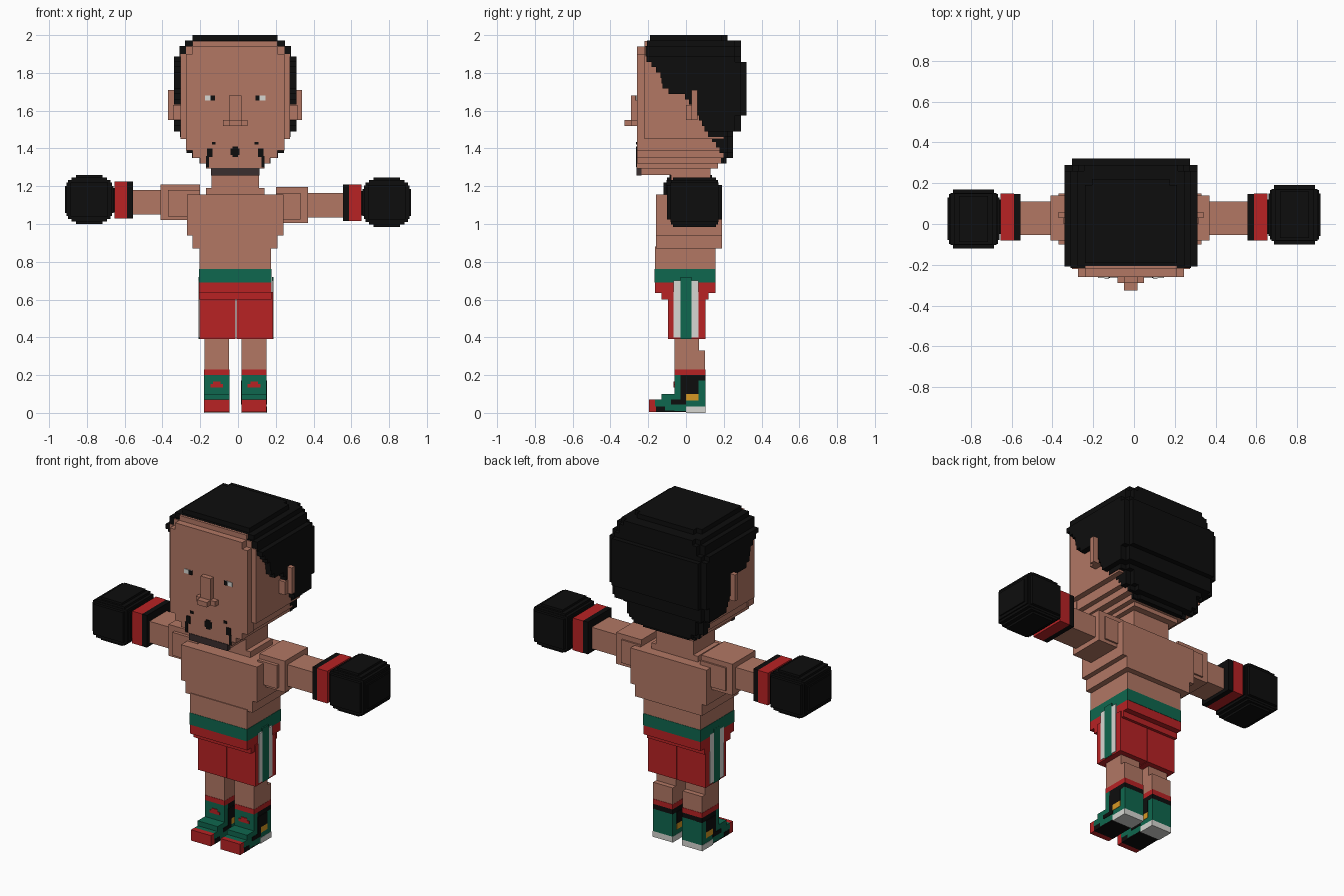
import bpy, bmesh


def lin(c):
    c /= 255
    return c / 12.92 if c <= 0.04045 else ((c + 0.055) / 1.055) ** 2.4


def colour(name, r, g, b):
    m = bpy.data.materials.new(name)
    m.diffuse_color = (lin(r), lin(g), lin(b), 1)
    return m


SKIN = colour("skin", 178, 119, 100)
BLACK = colour("black", 13, 13, 13)
RED = colour("red", 184, 34, 36)
GREEN = colour("green", 15, 103, 78)
WHITE = colour("white", 215, 215, 210)
YELLOW = colour("yellow", 214, 152, 36)
BEARD = colour("beard", 58, 46, 46)
CX = -0.015  # middle of the figure's head and trunk


def part(name, mat, boxes):
    """One object from boxes given as x0, x1, y0, y1, z0, z1."""
    bm = bmesh.new()
    for x0, x1, y0, y1, z0, z1 in boxes:
        v = [bm.verts.new((x, y, z)) for x in (x0, x1) for y in (y0, y1) for z in (z0, z1)]
        for f in ((0, 1, 3, 2), (4, 6, 7, 5), (0, 4, 5, 1), (2, 3, 7, 6), (0, 2, 6, 4), (1, 5, 7, 3)):
            bm.faces.new([v[i] for i in f])
    bmesh.ops.recalc_face_normals(bm, faces=bm.faces)
    me = bpy.data.meshes.new(name)
    bm.to_mesh(me)
    bm.free()
    me.materials.append(mat)
    ob = bpy.data.objects.new(name, me)
    bpy.context.collection.objects.link(ob)
    return ob


def wide(h, y0, y1, z0, z1):
    """Box of half width h around the body's middle."""
    return (CX - h, CX + h, y0, y1, z0, z1)


def step(z, table):
    """Value of the first row whose upper limit is above z."""
    return next(v for top, v in table if z < top)


def ramp(z, table):
    for (za, a), (zb, b) in zip(table, table[1:]):
        if z <= zb:
            return a + (b - a) * (z - za) / (zb - za)
    return table[-1][1]


# Head: wide block, narrower face slab and a stepped jaw
part("head", SKIN, [
    wide(0.29, -0.22, 0.2, 1.45, 1.9), wide(0.26, -0.22, 0.2, 1.88, 1.94),
    wide(0.225, -0.22, 0.2, 1.9, 1.97), wide(0.26, -0.26, -0.2, 1.39, 1.9),
    wide(0.225, -0.26, -0.2, 1.85, 1.94), wide(0.255, -0.225, 0.2, 1.39, 1.46),
    wide(0.225, -0.26, 0.2, 1.35, 1.4), wide(0.185, -0.26, 0.19, 1.32, 1.36),
    wide(0.155, -0.26, 0.17, 1.295, 1.33), wide(0.125, -0.24, 0.13, 1.26, 1.3)])
part("ears", SKIN, [
    (CX - 0.355, CX - 0.28, 0.03, 0.06, 1.55, 1.71), (CX - 0.33, CX - 0.28, 0.0, 0.06, 1.55, 1.63),
    (CX + 0.28, CX + 0.355, 0.03, 0.06, 1.55, 1.71), (CX + 0.28, CX + 0.33, 0.0, 0.06, 1.55, 1.63)])
part("nose", SKIN, [
    wide(0.033, -0.29, -0.25, 1.52, 1.68), wide(0.065, -0.29, -0.25, 1.52, 1.55),
    wide(0.033, -0.325, -0.25, 1.52, 1.55)])

# Hair: stacked layers following a slanted hairline
HALF = [(1.35, 0.188), (1.39, 0.228), (1.45, 0.258), (1.48, 0.293), (1.9, 0.325),
        (1.94, 0.295), (1.97, 0.265), (3, 0.225)]
BACK = [(1.36, 0.215), (1.5, 0.25), (1.58, 0.29), (1.87, 0.32), (1.97, 0.29), (3, 0.22)]
LINE = [(1.32, 0.2), (1.36, 0.2), (1.5, 0.1), (1.6, 0.05), (1.68, -0.01), (1.71, -0.12),
        (1.79, -0.135), (1.88, -0.215), (1.95, -0.215), (1.97, -0.19), (2.0, -0.19)]
layers = []
dz = 0.68 / 24
for i in range(24):
    z0, z1 = 1.32 + i * dz, 1.32 + (i + 1) * dz
    z = (z0 + z1) / 2
    h, back, front = step(z, HALF), step(z, BACK), ramp(z, LINE)
    layers += [wide(h, front, back - 0.03, z0, z1), wide(h - 0.035, max(front, -0.1), back, z0, z1)]
part("hair", BLACK, layers)

# Painted face details
for side, s in (("left", -1), ("right", 1)):
    e = CX + s * 0.135
    part(side + "_eye_white", WHITE, [(e - 0.026, e + 0.026, -0.264, -0.258, 1.655, 1.68)])
    p = CX + s * 0.119
    part(side + "_pupil", BLACK, [(p - 0.011, p + 0.011, -0.267, -0.259, 1.655, 1.68)])
    part(side + "_moustache", BLACK, [
        (CX + s * 0.135 - 0.014, CX + s * 0.135 + 0.014, -0.264, -0.258, 1.355, 1.4),
        (CX + s * 0.113 - 0.01, CX + s * 0.113 + 0.01, -0.264, -0.258, 1.42, 1.435),
        (CX + s * 0.147 - 0.008, CX + s * 0.147 + 0.008, -0.264, -0.258, 1.3, 1.36)])
part("chin_patch", BLACK, [wide(0.024, -0.264, -0.258, 1.365, 1.4), wide(0.014, -0.264, -0.258, 1.355, 1.41)])
part("chin_beard", BEARD, [wide(0.128, -0.263, -0.235, 1.257, 1.297)])

# Trunk and neck
part("neck", SKIN, [wide(0.125, -0.08, 0.13, 1.14, 1.3), wide(0.155, -0.08, 0.13, 1.14, 1.19)])
part("torso", SKIN, [
    wide(0.255, -0.16, 0.19, 0.94, 1.155), wide(0.225, -0.16, 0.19, 0.87, 0.95),
    wide(0.19, -0.165, 0.155, 0.76, 0.88)])

# Arms, wrist bands and stepped round gloves
for side, s, dz, sh, wr in (("left", -1, 0.0, 0.41, 0.555), ("right", 1, -0.015, 0.37, 0.555)):
    def arm(a, b, y0, y1, z0, z1):
        x = sorted((s * a, s * b))
        return (x[0], x[1], y0, y1, z0 + dz, z1 + dz)
    part(side + "_upper_arm", SKIN, [arm(0.2, sh, -0.08, 0.14, 1.02, 1.21),
                                     arm(0.2, sh - 0.04, -0.1, 0.15, 1.04, 1.18)])
    part(side + "_forearm", SKIN, [arm(0.3, wr + 0.01, -0.055, 0.11, 1.05, 1.18)])
    part(side + "_wrist_cuff", BLACK, [arm(wr, 0.587, -0.08, 0.147, 1.03, 1.225)])
    part(side + "_wrist_band", RED, [arm(0.587, 0.655, -0.08, 0.15, 1.03, 1.225)])
    gx, gy, gz = s * 0.787, 0.025 if s < 0 else 0.045, 1.13 + dz
    part(side + "_glove", BLACK, [
        (gx - 0.128 * a, gx + 0.128 * a, gy - 0.145 * b, gy + 0.145 * b, gz - 0.13 * c, gz + 0.13 * c)
        for a, b, c in ((1, 0.72, 0.55), (0.88, 0.88, 0.8), (0.78, 1, 0.7), (0.55, 0.78, 1),
                        (0.74, 0.86, 0.9), (0.94, 0.84, 0.68))]
        + [arm(0.65, 0.72, -0.05, 0.12, 1.06, 1.19)])

# Shorts: waistband, hips, legs and side stripes
part("waistband", GREEN, [wide(0.192, -0.167, 0.157, 0.69, 0.762)])
part("shorts_hips", RED, [wide(0.192, -0.165, 0.155, 0.635, 0.69), wide(0.192, -0.13, 0.12, 0.6, 0.64)])
part("shorts_legs", RED, [(-0.203, -0.012, -0.095, 0.103, 0.39, 0.64), (-0.008, 0.184, -0.095, 0.103, 0.39, 0.64)])
for side, x in (("left", -0.205), ("right", 0.182)):
    part(side + "_white_stripes", WHITE, [
        (x - 0.003, x + 0.005, -0.065, -0.03, 0.4, 0.7), (x - 0.003, x + 0.005, 0.03, 0.065, 0.4, 0.7)])
    part(side + "_green_stripe", GREEN, [(x - 0.003, x + 0.005, -0.03, 0.03, 0.392, 0.72)])

# Legs and boots
for side, c in (("left", -0.1125), ("right", 0.085)):
    def leg(y0, y1, z0, z1, grow=0.0):
        h = 0.0655 + grow
        return (c - h, c + h, y0, y1, z0, z1)
    part(side + "_leg", SKIN, [leg(-0.06, 0.07, 0.22, 0.42), leg(-0.06, 0.1, 0.22, 0.33)])
    part(side + "_sock", RED, [leg(-0.062, 0.102, 0.2, 0.23, 0.001)])
    part(side + "_boot", GREEN, [leg(-0.062, 0.102, 0.035, 0.172, 0.001), leg(-0.062, -0.03, 0.17, 0.2, 0.001),
                                 leg(-0.13, -0.06, 0.012, 0.1, 0.001), leg(-0.165, -0.12, 0.035, 0.07, 0.001),
                                 leg(-0.06, 0.01, 0.01, 0.04, 0.001)])
    part(side + "_boot_collar", BLACK, [leg(-0.03, 0.102, 0.17, 0.2, 0.001)])
    part(side + "_boot_panel", BLACK, [leg(-0.03, 0.065, 0.1, 0.171, 0.003), leg(-0.03, 0.0, 0.07, 0.11, 0.003),
                                       leg(-0.08, 0.0, 0.045, 0.07, 0.003)])
    part(side + "_boot_badge", YELLOW, [leg(0.0, 0.065, 0.065, 0.1, 0.003)])
    part(side + "_toe_cap", RED, [leg(-0.195, -0.16, 0.005, 0.07, 0.001)])
    part(side + "_toe_sole", BLACK, [leg(-0.16, -0.11, 0.005, 0.035, 0.002), leg(-0.11, -0.0, 0.005, 0.013, 0.001)])
    part(side + "_heel_sole", WHITE, [leg(0.0, 0.102, 0.0, 0.035, 0.002)])
    part(side + "_lace_patch", RED, [(c - 0.034, c + 0.034, -0.066, -0.06, 0.135, 0.152),
                                     (c - 0.02, c + 0.02, -0.066, -0.06, 0.15, 0.165)])
